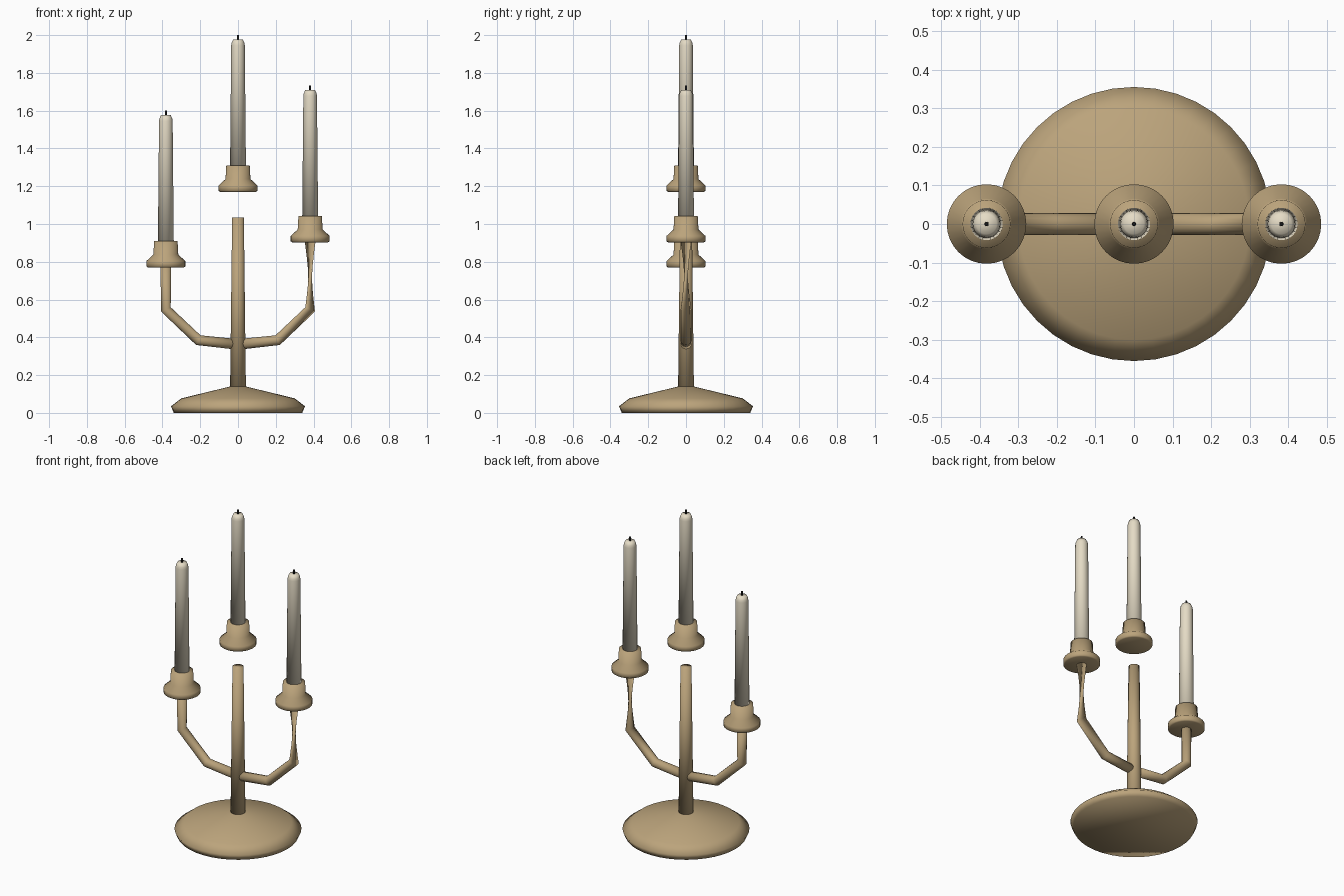
import bpy, bmesh, math
from mathutils import Vector

cube = bpy.data.objects.get("Cube")
if cube:
    bpy.data.objects.remove(cube)


def material(name, color):
    m = bpy.data.materials.new(name)
    m.use_nodes = True
    m.diffuse_color = (*color, 1)
    m.node_tree.nodes["Principled BSDF"].inputs["Base Color"].default_value = (*color, 1)
    return m


BRASS = material("antique brass", (0.5, 0.37, 0.2))
WAX = material("ivory wax", (0.78, 0.71, 0.56))
SOOT = material("black wick", (0.01, 0.01, 0.01))


def loft(name, rings, mat, location=(0, 0, 0)):
    """Closed smooth tube through a list of equal rings of points."""
    bm = bmesh.new()
    loops = [[bm.verts.new(p) for p in ring] for ring in rings]
    n = len(loops[0])
    for a, b in zip(loops, loops[1:]):
        for i in range(n):
            j = (i + 1) % n
            bm.faces.new((a[i], a[j], b[j], b[i]))
    bm.faces.new(loops[0][::-1])
    bm.faces.new(loops[-1])
    bmesh.ops.recalc_face_normals(bm, faces=bm.faces[:])
    for f in bm.faces:
        f.smooth = True
    mesh = bpy.data.meshes.new(name)
    bm.to_mesh(mesh)
    bm.free()
    mesh.materials.append(mat)
    obj = bpy.data.objects.new(name, mesh)
    obj.location = location
    bpy.context.collection.objects.link(obj)
    return obj


def ring(center, radius, u, count, twist=0.0):
    """Circle spanned by the direction u and the y axis."""
    v = Vector((0, 1, 0))
    angles = [math.tau * i / count + twist for i in range(count)]
    return [center + radius * (math.cos(t) * u + math.sin(t) * v) for t in angles]


def turned(name, profile, mat, location=(0, 0, 0), count=32):
    """Lathe a (radius, height) profile around z."""
    x = Vector((1, 0, 0))
    return loft(name, [ring(Vector((0, 0, z)), r, x, count) for r, z in profile], mat, location)


def arm(name, side, top, twist=0.0):
    """Bent tube with mitred joints; the last section can be twisted."""
    path = [Vector((side * x, 0, z)) for x, z in
            ((0.015, 0.364), (0.21, 0.385), (0.382, 0.548), (0.382, top))]
    rings = []
    for i, p in enumerate(path):
        tangent = Vector()
        if i > 0:
            tangent += (p - path[i - 1]).normalized()
        if i < len(path) - 1:
            tangent += (path[i + 1] - p).normalized()
        tangent.normalize()
        u = Vector((tangent.z, 0, -tangent.x))
        rings.append(ring(p, 0.028, u, 16, twist if i == len(path) - 1 else 0))
    return loft(name, rings, BRASS)


# Foot and central stem
turned("base", [(0.34, 0), (0.355, 0.035), (0.3, 0.077), (0.04, 0.14)], BRASS, count=40)
turned("stem", [(0.042, 0.12), (0.031, 1.035)], BRASS, count=24)

# Side arms, the left one twisted below its cup
arm("right_arm", -1, 0.775)
arm("left_arm", 1, 0.905, twist=math.radians(157))

# Cups, candles and wicks
CUP = [(0.095, 0), (0.103, 0.005), (0.103, 0.034), (0.066, 0.068), (0.062, 0.14)]
CANDLE = [(0.042, 0.13), (0.036, 0.775), (0.034, 0.788), (0.026, 0.806)]
WICK = [(0.006, 0.8), (0.005, 0.83)]
for side, x, z in (("right", -0.382, 0.77), ("middle", 0, 1.17), ("left", 0.382, 0.903)):
    turned(side + "_cup", CUP, BRASS, (x, 0, z))
    turned(side + "_candle", CANDLE, WAX, (x, 0, z), 24)
    turned(side + "_wick", WICK, SOOT, (x, 0, z), 8)
